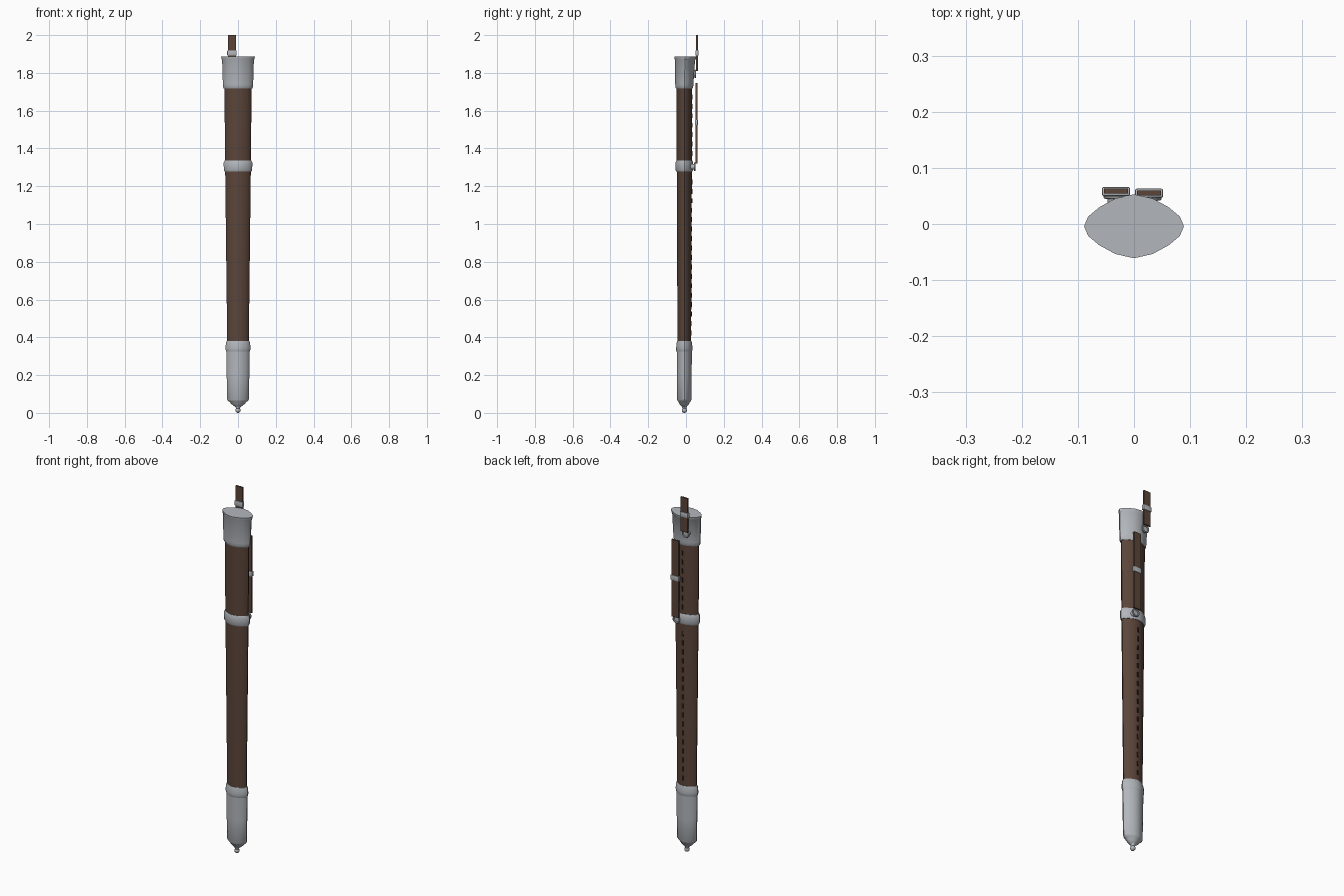
import bpy, bmesh, math
from mathutils import Matrix

if "Cube" in bpy.data.objects:
    bpy.data.objects.remove(bpy.data.objects["Cube"])


def material(name, rgb):
    m = bpy.data.materials.new(name)
    m.diffuse_color = (*rgb, 1)
    m.use_nodes = True
    m.node_tree.nodes["Principled BSDF"].inputs["Base Color"].default_value = m.diffuse_color
    return m


METAL = material("pale steel", (0.45, 0.47, 0.50))
LEATHER = material("brown leather", (0.105, 0.060, 0.042))
THREAD = material("dark thread", (0.035, 0.022, 0.016))

# Half of the lens-shaped cross-section, from the right edge to the left edge
ARC = [(1, 0), (0.92, 0.3), (0.69, 0.6), (0.37, 0.87), (0, 1),
       (-0.37, 0.87), (-0.69, 0.6), (-0.92, 0.3)]
LENS = ARC + [(-x, -y) for x, y in ARC]


def finish(bm, name, mat, smooth=True):
    bmesh.ops.recalc_face_normals(bm, faces=bm.faces)
    mesh = bpy.data.meshes.new(name)
    bm.to_mesh(mesh)
    bm.free()
    mesh.materials.append(mat)
    ob = bpy.data.objects.new(name, mesh)
    bpy.context.collection.objects.link(ob)
    if smooth:
        bpy.ops.object.select_all(action='DESELECT')
        ob.select_set(True)
        bpy.context.view_layer.objects.active = ob
        bpy.ops.object.shade_smooth_by_angle(angle=math.radians(35))
    return ob


def loft(name, mat, sections, cy=-0.009):
    """Lens sections (z, half width, half depth[, centre y]) joined upwards."""
    bm = bmesh.new()
    rings = []
    for z, w, d, *c in sections:
        y0 = c[0] if c else cy
        rings.append([bm.verts.new((x * w, y0 + y * d, z)) for x, y in LENS])
    n = len(LENS)
    for a, b in zip(rings, rings[1:]):
        for i in range(n):
            bm.faces.new((a[i], a[(i + 1) % n], b[(i + 1) % n], b[i]))
    bm.faces.new(rings[0])
    bm.faces.new(rings[-1])
    return finish(bm, name, mat)


def box(name, mat, lo, hi, bevel=0.0):
    bm = bmesh.new()
    bmesh.ops.create_cube(bm, size=1)
    for v in bm.verts:
        v.co = [l + (h - l) * (c + 0.5) for l, h, c in zip(lo, hi, v.co)]
    if bevel:
        bmesh.ops.bevel(bm, geom=bm.edges[:], offset=bevel, segments=2,
                        affect='EDGES', profile=0.5)
    return finish(bm, name, mat)


# Leather sheath
loft("sheath", LEATHER, [(0.36, 0.057, 0.036), (1.30, 0.068, 0.040),
                         (1.74, 0.072, 0.042)])

# Throat with a raised rim
loft("throat", METAL, [(1.718, 0.075, 0.044), (1.724, 0.079, 0.047),
                       (1.74, 0.080, 0.048), (1.868, 0.084, 0.053, -0.005),
                       (1.873, 0.088, 0.056, -0.004),
                       (1.886, 0.089, 0.057, -0.004)])

# Middle band
loft("middle_band", METAL, [(1.278, 0.071, 0.042), (1.286, 0.075, 0.046),
                            (1.325, 0.076, 0.047), (1.336, 0.071, 0.042)])

# Chape with its collar and stepped end
loft("chape", METAL, [(0.030, 0.012, 0.010), (0.038, 0.024, 0.018),
                      (0.048, 0.036, 0.026), (0.058, 0.044, 0.031),
                      (0.062, 0.050, 0.034), (0.070, 0.057, 0.038),
                      (0.20, 0.060, 0.039), (0.325, 0.062, 0.040)])
loft("chape_collar", METAL, [(0.322, 0.061, 0.039), (0.332, 0.065, 0.043),
                             (0.345, 0.066, 0.043), (0.370, 0.064, 0.041),
                             (0.380, 0.060, 0.038)])

# Finial ball and neck
bm = bmesh.new()
bmesh.ops.create_uvsphere(bm, u_segments=16, v_segments=10, radius=0.0135,
                          matrix=Matrix.Translation((0, -0.009, 0.0135)))
bmesh.ops.create_cone(bm, segments=16, radius1=0.009, radius2=0.016, depth=0.02,
                      cap_ends=True, matrix=Matrix.Translation((0, -0.009, 0.03)))
finish(bm, "finial", METAL)


def hanger(prefix, x, y, z0, z1, loop_z, ring_z):
    """Leather strap with a metal keeper and a ring fixed to the fitting below."""
    box(prefix + "_strap", LEATHER, (x - 0.0215, y - 0.004, z0),
        (x + 0.0215, y + 0.005, z1))
    box(prefix + "_keeper", METAL, (x - 0.025, y - 0.008, loop_z - 0.014),
        (x + 0.025, y + 0.008, loop_z + 0.014), 0.003)
    bm = bmesh.new()
    # Ring swept around the y axis
    rows = []
    for i in range(20):
        a = 2 * math.pi * i / 20
        row = []
        for j in range(8):
            b = 2 * math.pi * j / 8
            r = 0.018 + 0.0045 * math.cos(b)
            row.append(bm.verts.new((x + r * math.cos(a),
                                     y - 0.009 + 0.0045 * math.sin(b),
                                     ring_z + r * math.sin(a))))
        rows.append(row)
    for i in range(20):
        p, q = rows[i], rows[(i + 1) % 20]
        for j in range(8):
            k = (j + 1) % 8
            bm.faces.new((p[j], q[j], q[k], p[k]))
    finish(bm, prefix + "_ring", METAL)
    # Stud holding the ring against the fitting
    bm = bmesh.new()
    bmesh.ops.create_cone(bm, segments=16, radius1=0.015, radius2=0.015,
                          depth=0.03, cap_ends=True,
                          matrix=Matrix.Translation((x, y - 0.026, ring_z))
                          @ Matrix.Rotation(math.pi / 2, 4, 'X'))
    finish(bm, prefix + "_stud", METAL)


hanger("upper", -0.032, 0.058, 1.81, 2.0, 1.905, 1.795)
hanger("lower", 0.027, 0.055, 1.32, 1.747, 1.537, 1.303)

# Stitches along the back seam
bm = bmesh.new()
z = 0.41
while z < 1.69:
    if not 1.24 < z < 1.34:
        y = -0.009 + 0.036 + 0.006 * (z - 0.36) / 1.38
        bmesh.ops.create_cube(bm, size=1, matrix=Matrix.Translation((0, y, z + 0.013))
                              @ Matrix.Diagonal((0.008, 0.006, 0.026, 1)))
    z += 0.05
finish(bm, "seam_stitches", THREAD, smooth=False)
